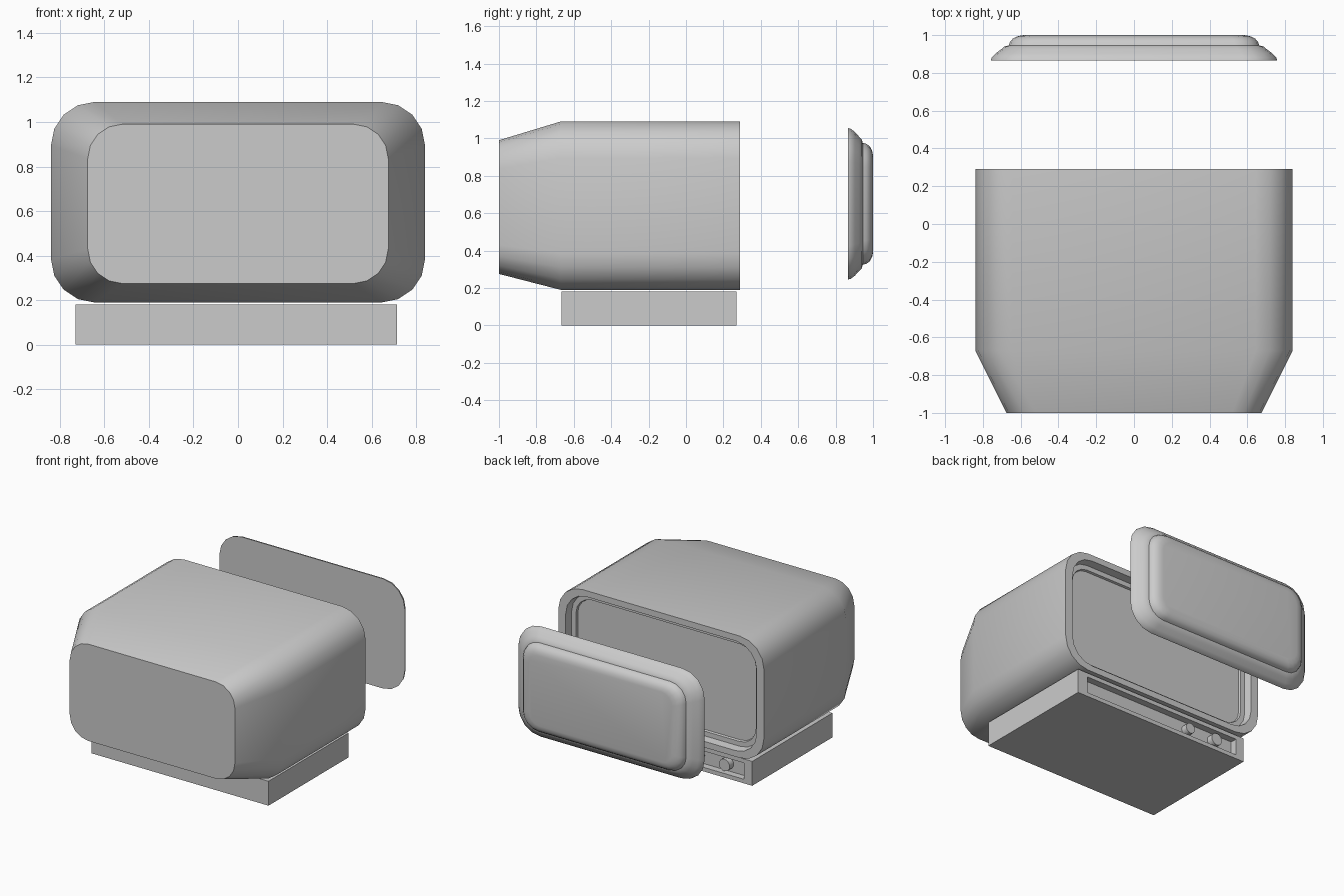
import bpy, bmesh, math

if "Cube" in bpy.data.objects:
    bpy.data.objects.remove(bpy.data.objects["Cube"])


def ring(x0, x1, z0, z1, r, seg=4):
    """Rounded rectangle outline in the xz plane."""
    if r == 0:
        return [(x1, z1), (x0, z1), (x0, z0), (x1, z0)]
    pts = []
    corners = [(x1 - r, z1 - r), (x0 + r, z1 - r), (x0 + r, z0 + r), (x1 - r, z0 + r)]
    for q, (cx, cz) in enumerate(corners):
        for i in range(seg + 1):
            a = math.pi / 2 * (q + i / seg)
            pts.append((cx + r * math.cos(a), cz + r * math.sin(a)))
    return pts


def loft(name, sections):
    """Skin sections (y, x0, x1, z0, z1, radius) and cap both ends."""
    bm = bmesh.new()
    loops = [[bm.verts.new((x, y, z)) for x, z in ring(*rest)] for y, *rest in sections]
    for a, b in zip(loops, loops[1:]):
        n = len(a)
        for i in range(n):
            j = (i + 1) % n
            bm.faces.new((a[i], a[j], b[j], b[i]))
    bm.faces.new(loops[0])
    bm.faces.new(loops[-1])
    bmesh.ops.recalc_face_normals(bm, faces=bm.faces)
    me = bpy.data.meshes.new(name)
    bm.to_mesh(me)
    bm.free()
    ob = bpy.data.objects.new(name, me)
    bpy.context.collection.objects.link(ob)
    smooth(ob)
    return ob


def smooth(ob):
    bpy.ops.object.select_all(action='DESELECT')
    ob.select_set(True)
    bpy.context.view_layer.objects.active = ob
    bpy.ops.object.shade_smooth_by_angle(angle=math.radians(32))


def sym(y, hx, z0, z1, r):
    return (y, -hx, hx, z0, z1, r)


# Housing: tapered front, straight shell, stepped recess at the back
loft("housing", [
    sym(-1.00, 0.675, 0.275, 0.99, 0.155),
    sym(-0.67, 0.84, 0.19, 1.09, 0.195),
    sym(0.29, 0.84, 0.19, 1.09, 0.195),
    sym(0.29, 0.78, 0.235, 1.045, 0.17),
    sym(0.235, 0.77, 0.245, 1.035, 0.16),
    sym(0.235, 0.735, 0.28, 1.0, 0.13),
    sym(0.22, 0.73, 0.285, 0.995, 0.125),
])

# Detached cover: rounded flange and raised rounded centre, as insets from the edge
cover_profile = [(0.865, 0.0), (0.88, 0.004), (0.903, 0.025), (0.925, 0.055), (0.94, 0.073),
                 (0.945, 0.095), (0.965, 0.102), (0.983, 0.118), (0.995, 0.145), (1.0, 0.175)]
loft("cover", [sym(y, 0.758 - d, 0.245 + d * 0.83, 1.055 - d * 0.83, 0.18 - d * 0.55)
               for y, d in cover_profile])

# Base with a recessed control strip in its back face
loft("base", [
    (-0.665, -0.73, 0.715, 0.0, 0.18, 0),
    (0.27, -0.73, 0.715, 0.0, 0.18, 0),
    (0.27, -0.665, 0.635, 0.03, 0.15, 0),
    (0.22, -0.665, 0.635, 0.03, 0.15, 0),
])

# Control knobs
for i, (x, r) in enumerate([(-0.27, 0.038), (-0.50, 0.044)]):
    bpy.ops.mesh.primitive_cylinder_add(vertices=16, radius=r, depth=0.055,
                                        location=(x, 0.24, 0.09),
                                        rotation=(math.pi / 2, 0, 0))
    knob = bpy.context.object
    knob.name = f"knob_{i + 1}"
    smooth(knob)
